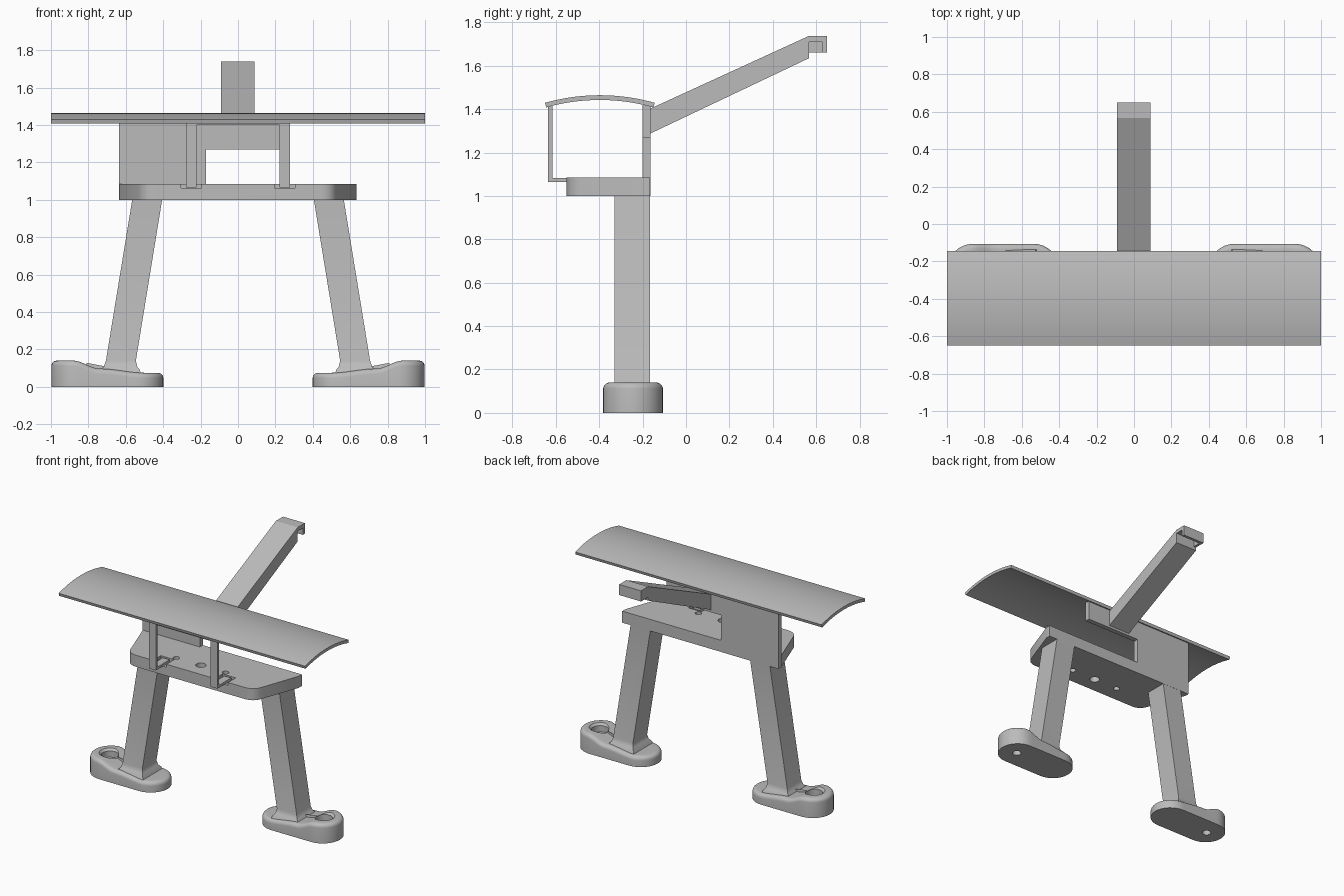
import bpy, bmesh, math
from mathutils import Vector

if "Cube" in bpy.data.objects:
    bpy.data.objects.remove(bpy.data.objects["Cube"])

grey = bpy.data.materials.new("plain_grey")
grey.diffuse_color = (0.5, 0.5, 0.5, 1)
grey.use_nodes = True
grey.node_tree.nodes["Principled BSDF"].inputs["Base Color"].default_value = grey.diffuse_color


def finish(name, bm):
    bmesh.ops.recalc_face_normals(bm, faces=bm.faces)
    me = bpy.data.meshes.new(name)
    bm.to_mesh(me)
    bm.free()
    me.materials.append(grey)
    ob = bpy.data.objects.new(name, me)
    bpy.context.collection.objects.link(ob)
    return ob


def loft(name, rings):
    """Closed solid through matching rings of points."""
    bm = bmesh.new()
    vs = [[bm.verts.new(p) for p in r] for r in rings]
    n = len(vs[0])
    for a, b in zip(vs, vs[1:]):
        for i in range(n):
            j = (i + 1) % n
            bm.faces.new((a[i], a[j], b[j], b[i]))
    bm.faces.new(vs[0])
    bm.faces.new(vs[-1])
    return finish(name, bm)


def box(name, x0, x1, y0, y1, z0, z1):
    return loft(name, [[(x0, y0, z), (x1, y0, z), (x1, y1, z), (x0, y1, z)] for z in (z0, z1)])


def side_profile(name, pts, x0, x1):
    return loft(name, [[(x, y, z) for y, z in pts] for x in (x0, x1)])


def turned(name, x, y, rz, n=32):
    """Round solid from (radius, height) pairs."""
    return loft(name, [[(x + r * math.cos(k * math.tau / n), y + r * math.sin(k * math.tau / n), z)
                        for k in range(n)] for r, z in rz])


def cut(ob, cutters):
    bpy.context.view_layer.objects.active = ob
    for c in cutters:
        c.hide_render = True
        m = ob.modifiers.new("cut", 'BOOLEAN')
        m.operation, m.solver, m.object = 'DIFFERENCE', 'EXACT', c
        bpy.ops.object.modifier_apply(modifier=m.name)
        bpy.data.objects.remove(c)


def smooth(ob):
    bpy.ops.object.select_all(action='DESELECT')
    ob.select_set(True)
    bpy.context.view_layer.objects.active = ob
    bpy.ops.object.shade_smooth_by_angle(angle=math.radians(32))


# Table: tapered towards the front, with rounded front corners
def rounded(p, a, b, r=0.07, n=8):
    p, a, b = Vector(p), Vector(a), Vector(b)
    s, e = p + (a - p).normalized() * r, p + (b - p).normalized() * r
    return [s * (1 - t) ** 2 + p * 2 * t * (1 - t) + e * t * t for t in (i / n for i in range(n + 1))]


BL, FL, FR, BR = (-0.633, -0.165), (-0.51, -0.55), (0.51, -0.55), (0.633, -0.165)
outline = ([Vector(BL), Vector((-0.633, -0.2))] + rounded(FL, BL, FR) + rounded(FR, FL, BR)
           + [Vector((0.633, -0.2)), Vector(BR)])
table = loft("table", [[(p.x, p.y, z) for p in outline] for z in (1.0, 1.085)])
cutters = [turned("hole", x, -0.43, [(r, 0.9), (r, 1.2)]) for x, r in ((-0.2, 0.022), (0, 0.035), (0.2, 0.022))]
cutters += [box("recess", s * 0.25 - 0.054, s * 0.25 + 0.054, -0.6, -0.46, 1.064, 1.2) for s in (-1, 1)]
cut(table, cutters)
smooth(table)

# Back plate, full height on one side and cut away on the other
loft("back_plate", [[(x, y, z) for x, z in ((-0.635, 1.0), (-0.17, 1.0), (-0.17, 1.27),
                                            (0.275, 1.27), (0.275, 1.42), (-0.635, 1.42))]
                    for y in (-0.2, -0.164)])

# Front frame: posts with tabs let into the table, joined by a top bar
for s, side in ((-1, "left"), (1, "right")):
    x0, x1 = s * 0.25 - 0.028, s * 0.25 + 0.028
    side_profile(side + "_front_post", [(-0.635, 1.065), (-0.475, 1.065), (-0.475, 1.083),
                                        (-0.616, 1.083), (-0.616, 1.428), (-0.635, 1.425)], x0, x1)
box("front_top_bar", -0.225, 0.225, -0.635, -0.616, 1.40, 1.425)


# Curved roof
def arc(radius, n=24):
    half = math.asin(0.253 / 0.93)
    return [(-0.397 + radius * math.sin(a), 1.464 - 0.93 + radius * math.cos(a))
            for a in (half * (2 * i / n - 1) for i in range(n + 1))]


roof = side_profile("roof", arc(0.93) + arc(0.908)[::-1], -1, 1)
smooth(roof)

# Rising arm with a hooked end
side_profile("arm", [(-0.165, 1.287), (0.568, 1.635), (0.568, 1.71), (0.65, 1.71),
                     (0.65, 1.738), (0.568, 1.738), (-0.165, 1.402)], -0.09, 0.087)
box("arm_hook", -0.09, 0.087, 0.628, 0.65, 1.66, 1.712)
box("arm_end_wall", -0.09, -0.07, 0.566, 0.63, 1.66, 1.712)


# Feet: rounded slots whose top rises to a pad with a counterbored hole
def ease(a, b, x):
    t = min(1, max(0, (x - a) / (b - a)))
    return t * t * (3 - 2 * t)


def foot_top(x):
    return 0.075 + 0.022 * ease(0.5, 0.74, x) + 0.043 * ease(0.74, 0.88, x)


def foot_ring(r, drop, s, floor=False):
    pts, x0, x1, y, n = [], 0.537, 0.86, -0.244, 16
    for k in range(n):
        a = -math.pi / 2 + math.pi * k / n
        pts.append((x1 + r * math.cos(a), y + r * math.sin(a)))
    pts += [(x1 + (x0 - x1) * k / n, y + r) for k in range(n)]
    for k in range(n):
        a = math.pi / 2 + math.pi * k / n
        pts.append((x0 + r * math.cos(a), y + r * math.sin(a)))
    pts += [(x0 + (x1 - x0) * k / n, y - r) for k in range(n)]
    return [(s * px, py, 0 if floor else foot_top(px) - drop) for px, py in pts]


def square(cx, grow, z, s):
    return [(s * (cx + a * (0.08 + grow)), -0.247 + b * (0.082 + grow), z)
            for a, b in ((-1, -1), (1, -1), (1, 1), (-1, 1))]


for s, side in ((-1, "left"), (1, "right")):
    f = 0.028
    rings = [foot_ring(0.138, 0, s, True)]
    for k in range(6):
        a = k / 5 * math.pi / 2
        rings.append(foot_ring(0.138 - f + f * math.cos(a), f - f * math.sin(a), s))
    rings += [foot_ring(r, 0, s) for r in (0.08, 0.04, 0.001)]
    foot = loft(side + "_foot", rings)
    cut(foot, [turned("bore", s * 0.868, -0.244, [(0.03, -0.1), (0.03, 0.08), (0.058, 0.08),
                                                 (0.058, 0.125), (0.075, 0.142), (0.075, 0.2)])])
    smooth(foot)
    # Leaning leg, flared where it meets the foot
    leg = loft(side + "_leg", [square(0.63, 0.035, 0.06, s), square(0.63, 0.024, 0.092, s),
                               square(0.628, 0.009, 0.108, s), square(0.626, 0.0, 0.14, s),
                               square(0.484, 0.0, 1.01, s)])
    smooth(leg)
